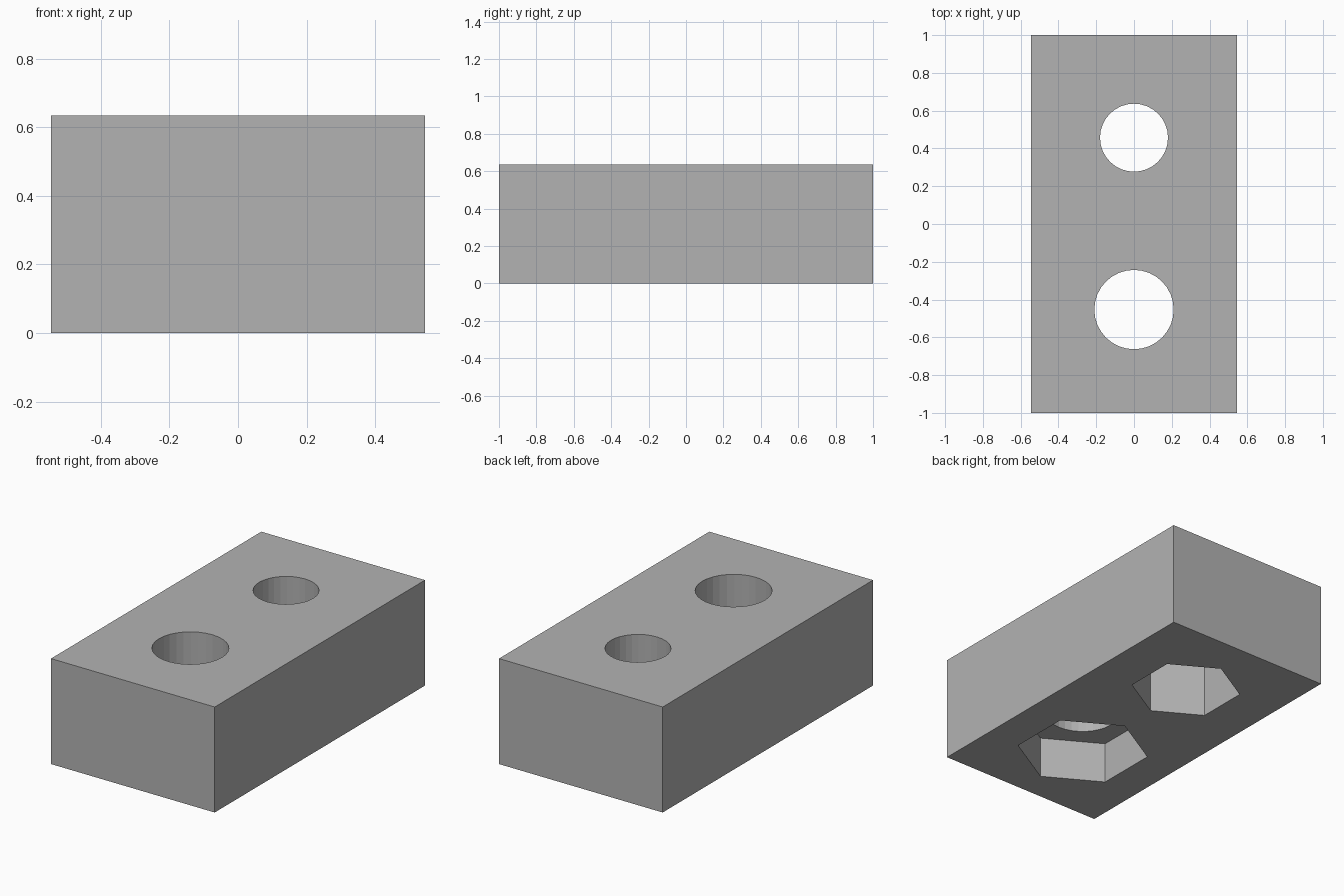
import bpy

if "Cube" in bpy.data.objects:
    bpy.data.objects.remove(bpy.data.objects["Cube"], do_unlink=True)

WIDTH, LENGTH, HEIGHT = 1.09, 2.0, 0.635
OVER = 0.1  # how far cutters reach past the block

grey = bpy.data.materials.new("mid_grey")
grey.use_nodes = True
colour = (0.45, 0.45, 0.45, 1)
grey.diffuse_color = colour
grey.node_tree.nodes["Principled BSDF"].inputs["Base Color"].default_value = colour

# Solid block
bpy.ops.mesh.primitive_cube_add(size=1, location=(0, 0, HEIGHT / 2))
block = bpy.context.object
block.name = "block"
block.scale = (WIDTH, LENGTH, HEIGHT)
bpy.ops.object.transform_apply(location=True, rotation=False, scale=True)
block.data.materials.append(grey)


def cut(name, sides, radius, y, bottom, top):
    """Remove an upright prism from the block."""
    bpy.ops.mesh.primitive_cylinder_add(
        vertices=sides, radius=radius, depth=top - bottom,
        location=(0, y, (bottom + top) / 2))
    cutter = bpy.context.object
    cutter.name = name
    cutter.hide_render = True
    cutter.data.materials.append(grey)
    mod = block.modifiers.new(name, "BOOLEAN")
    mod.operation = "DIFFERENCE"
    mod.solver = "EXACT"
    mod.object = cutter
    bpy.context.view_layer.objects.active = block
    bpy.ops.object.modifier_apply(modifier=mod.name)
    bpy.data.objects.remove(cutter, do_unlink=True)


# Each bolt hole runs right through and widens to a hexagonal nut pocket below
for name, y, hole_radius, nut_radius, nut_depth in (
        ("large", -0.453, 0.21, 0.372, 0.25),
        ("small", 0.457, 0.18, 0.31, 0.38)):
    cut(name + "_bolt_hole", 32, hole_radius, y, -OVER, HEIGHT + OVER)
    cut(name + "_nut_pocket", 6, nut_radius, y, -OVER, nut_depth)
